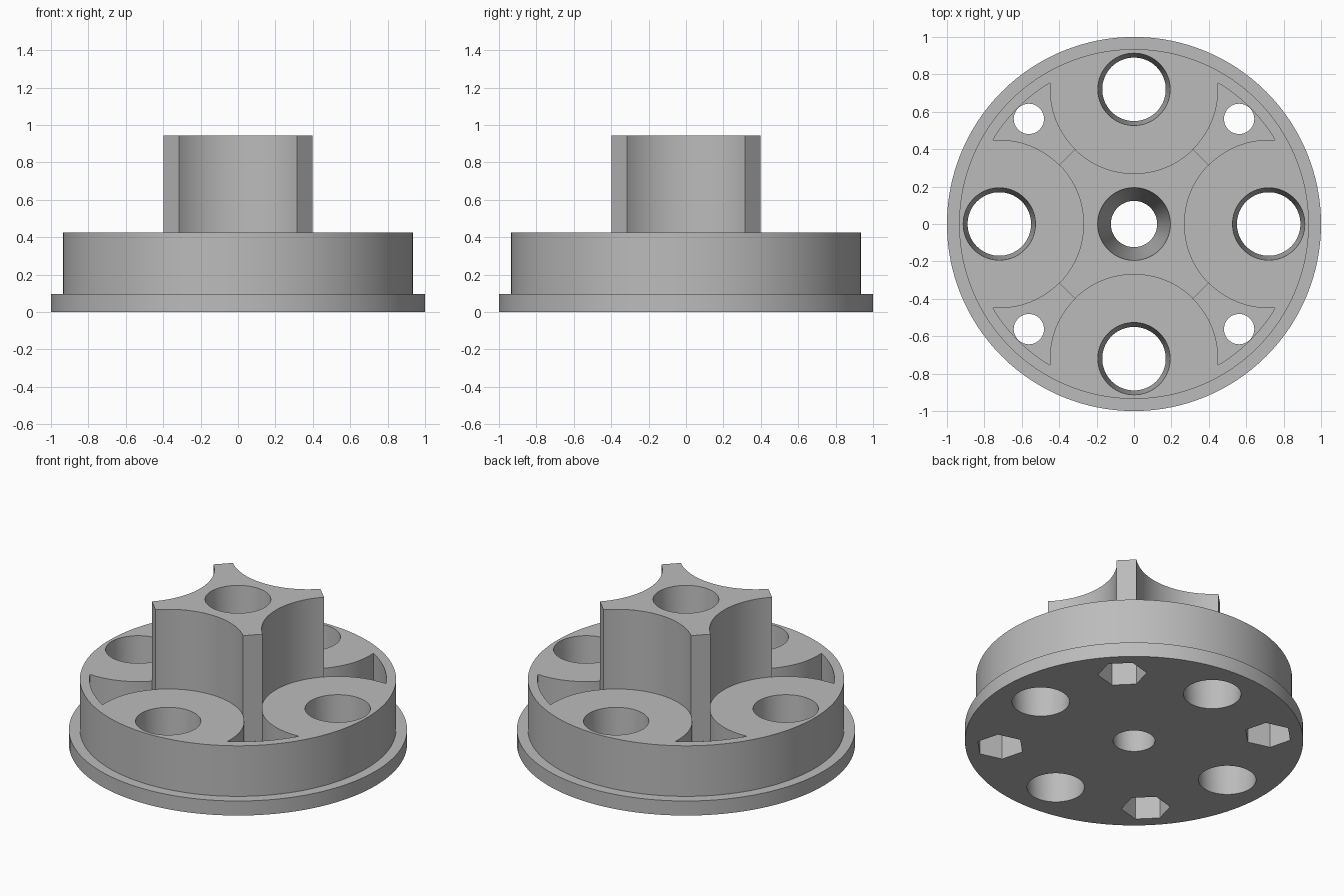
import bpy, bmesh
from math import sin, cos, pi, radians, atan2, acos, sqrt

if "Cube" in bpy.data.objects:
    bpy.data.objects.remove(bpy.data.objects["Cube"])

GREY = (0.5, 0.5, 0.5, 1)
mat = bpy.data.materials.new("plain grey")
mat.use_nodes = True
mat.diffuse_color = GREY
mat.node_tree.nodes["Principled BSDF"].inputs["Base Color"].default_value = GREY

TOP, DRUM_TOP, FLOOR = 0.945, 0.425, 0.25
BORE_X, SCOOP_R, ARM_END = 0.72, 0.45, 0.506


def arc(cx, cy, r, a0, a1, n):
    return [(cx + r * cos(a0 + (a1 - a0) * i / n),
             cy + r * sin(a0 + (a1 - a0) * i / n)) for i in range(n + 1)]


def circle(r, n=96, cx=0, cy=0, turn=0):
    return arc(cx, cy, r, turn, turn + 2 * pi, n)[:-1]


def spin(pts, k):
    c, s = cos(k * pi / 2), sin(k * pi / 2)
    return [(x * c - y * s, x * s + y * c) for x, y in pts]


def loft(name, layers):
    """Closed solid through matching outlines, given as (points, z)."""
    bm = bmesh.new()
    rings = [[bm.verts.new((x, y, z)) for x, y in pts] for pts, z in layers]
    for low, high in zip(rings, rings[1:]):
        for i in range(len(low)):
            j = (i + 1) % len(low)
            bm.faces.new((low[i], low[j], high[j], high[i]))
    bm.faces.new(rings[0][::-1])
    bm.faces.new(rings[-1])
    bmesh.ops.recalc_face_normals(bm, faces=bm.faces)
    mesh = bpy.data.meshes.new(name)
    bm.to_mesh(mesh)
    bm.free()
    mesh.materials.append(mat)
    ob = bpy.data.objects.new(name, mesh)
    bpy.context.collection.objects.link(ob)
    return ob


def combine(target, tool, operation):
    mod = target.modifiers.new(tool.name, 'BOOLEAN')
    mod.operation, mod.object, mod.solver = operation, tool, 'EXACT'
    bpy.context.view_layer.objects.active = target
    bpy.ops.object.modifier_apply(modifier=mod.name)
    bpy.data.objects.remove(tool)


# Flange and drum
body = loft("flanged_hub", [(circle(1, 128), 0), (circle(1, 128), 0.095),
                            (circle(0.935, 128), 0.095), (circle(0.935, 128), DRUM_TOP)])

# Pockets between the bores, each in the first quadrant then turned
end_sum = ARM_END * sqrt(2)
half = sqrt(SCOOP_R ** 2 - (BORE_X - end_sum) ** 2 / 2)
shift = (BORE_X - end_sum) / 2
corner = (BORE_X - shift - half / sqrt(2), half / sqrt(2) - shift)
start = atan2(corner[1], corner[0] - BORE_X)
RIM = 0.878
tip = acos((RIM ** 2 - BORE_X ** 2 - SCOOP_R ** 2) / (2 * BORE_X * SCOOP_R))
side = arc(BORE_X, 0, SCOOP_R, start, tip, 20)
tip_angle = atan2(side[-1][1], side[-1][0])
rim = arc(0, 0, RIM, tip_angle, pi / 2 - tip_angle, 16)[1:-1]
pocket = side + rim + [(y, x) for x, y in reversed(side)]
for k in range(4):
    pts = spin(pocket, k)
    combine(body, loft("pocket_cutter", [(pts, FLOOR), (pts, 0.6)]), 'DIFFERENCE')

# Four-armed centre post with scooped sides
scoop = arc(BORE_X, 0, SCOOP_R, 2 * pi - start, start, 40)
star = [p for k in range(4) for p in spin(scoop, k)]
combine(body, loft("centre_post", [(star, 0.15), (star, TOP)]), 'UNION')

# Tapered centre bore
combine(body, loft("centre_bore_cutter", [(circle(0.12), -0.05), (circle(0.198), TOP + 0.05)]),
        'DIFFERENCE')

# Tapered bores, bolt holes and nut recesses
d = 0.795 / sqrt(2)
for k in range(4):
    bore = [(spin(circle(r, 72, BORE_X), k), z) for r, z in ((0.167, -0.05), (0.196, 0.475))]
    bolt = spin(circle(0.081, 48, d, d), k)
    nut = spin(circle(0.145, 6, d, d, radians(135)), k)
    combine(body, loft("bore_cutter", bore), 'DIFFERENCE')
    combine(body, loft("bolt_cutter", [(bolt, 0.05), (bolt, 0.4)]), 'DIFFERENCE')
    combine(body, loft("nut_cutter", [(nut, -0.05), (nut, 0.17)]), 'DIFFERENCE')

# Smooth round walls, sharp rims
bpy.ops.object.select_all(action='DESELECT')
body.select_set(True)
bpy.context.view_layer.objects.active = body
bpy.ops.object.shade_smooth_by_angle(angle=radians(30))
